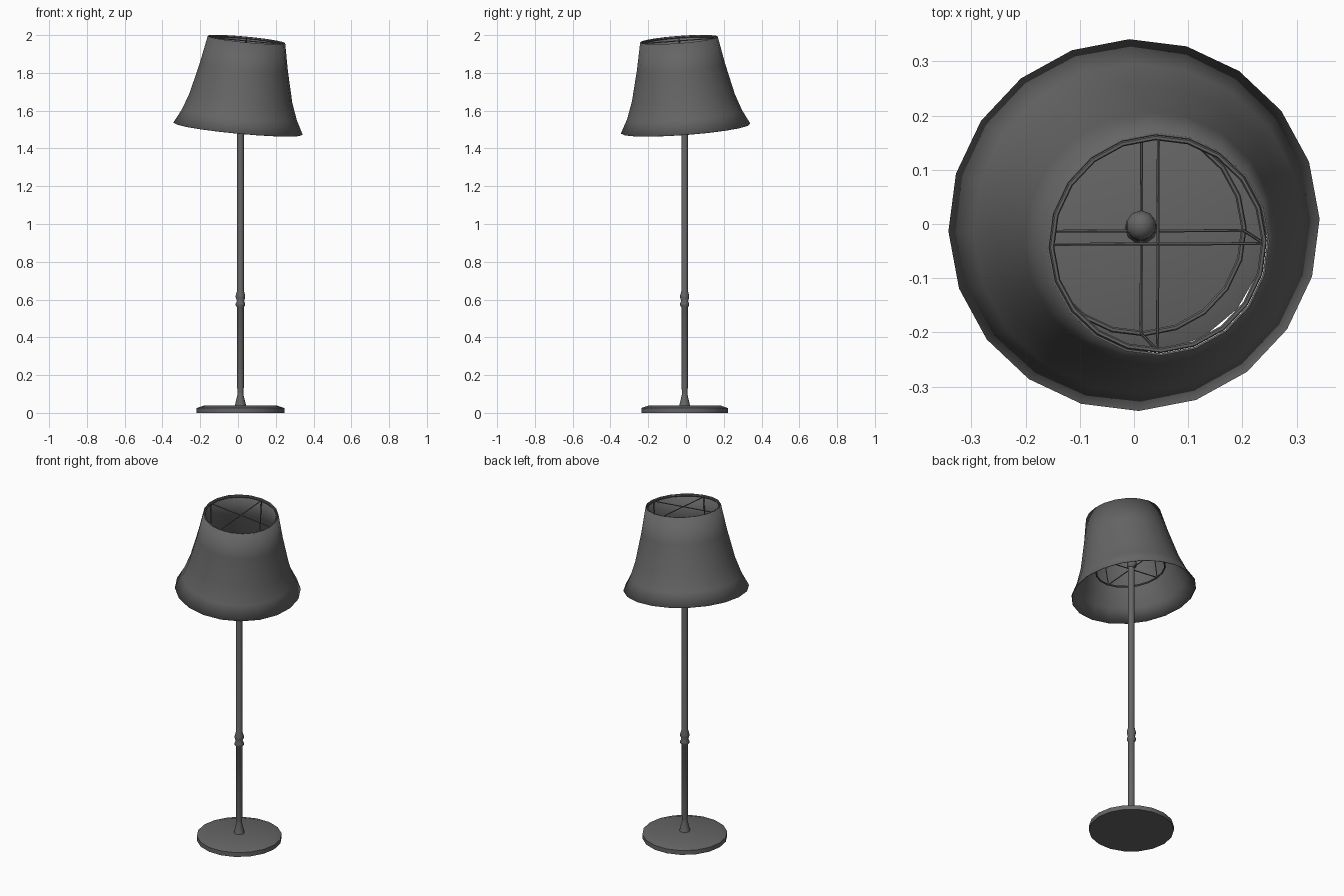
import bpy, bmesh, math
from mathutils import Vector, Matrix

if "Cube" in bpy.data.objects:
    bpy.data.objects.remove(bpy.data.objects["Cube"])

GREY = (0.13, 0.13, 0.13, 1)
mat = bpy.data.materials.new("dark grey")
mat.use_nodes = True
mat.diffuse_color = GREY
mat.node_tree.nodes["Principled BSDF"].inputs["Base Color"].default_value = GREY

STAND = Matrix.Translation((0.013, -0.007, 0))
TILT = Vector((0, 0, 1)).rotation_difference(Vector((0.095, -0.075, 1)))
SHADE = Matrix.Translation((0, -0.002, 1.505)) @ TILT.to_matrix().to_4x4()


def finish(name, bm, matrix, angle=50):
    bmesh.ops.recalc_face_normals(bm, faces=bm.faces)
    mesh = bpy.data.meshes.new(name)
    bm.to_mesh(mesh)
    bm.free()
    mesh.materials.append(mat)
    obj = bpy.data.objects.new(name, mesh)
    bpy.context.collection.objects.link(obj)
    obj.matrix_world = matrix
    bpy.ops.object.select_all(action="DESELECT")
    obj.select_set(True)
    bpy.context.view_layer.objects.active = obj
    bpy.ops.object.shade_smooth_by_angle(angle=math.radians(angle))
    return obj


def lathe(name, profile, sides, matrix, closed=False, capped=False, turn=0.0):
    """Revolve (radius, height) points about z."""
    bm = bmesh.new()
    rings = []
    for r, z in profile:
        angles = [math.tau * i / sides + turn for i in range(sides)]
        rings.append([bm.verts.new((r * math.cos(a), r * math.sin(a), z)) for a in angles])
    pairs = list(zip(rings, rings[1:]))
    if closed:
        pairs.append((rings[-1], rings[0]))
    for low, high in pairs:
        for i in range(sides):
            j = (i + 1) % sides
            bm.faces.new((low[i], low[j], high[j], high[i]))
    if capped:
        bm.faces.new(rings[0])
        bm.faces.new(rings[-1])
    return finish(name, bm, matrix)


def hoop(name, radius, height, wire):
    """Wire ring with a square-turned section."""
    section = [(radius + wire * math.cos(a), height + wire * math.sin(a))
               for a in (math.tau * k / 6 for k in range(6))]
    return lathe(name, section, 20, SHADE, closed=True, turn=0.03)


def rod(name, start, end, radius=0.003):
    start, end = Vector(start), Vector(end)
    axis = end - start
    bm = bmesh.new()
    place = Matrix.Translation((start + end) / 2) @ axis.to_track_quat("Z", "Y").to_matrix().to_4x4()
    bmesh.ops.create_cone(bm, cap_ends=True, segments=6, radius1=radius,
                          radius2=radius, depth=axis.length, matrix=place)
    return finish(name, bm, SHADE)


# Round foot with a shallow sloping edge
lathe("base", [(0.232, 0), (0.232, 0.026), (0.19, 0.04)], 18, STAND, capped=True)

# Turned pole with flared foot and double collar
pole = [(0.030, 0.038), (0.026, 0.055), (0.015, 0.10), (0.015, 0.115), (0.0185, 0.14),
        (0.0185, 0.56), (0.025, 0.568), (0.025, 0.58), (0.019, 0.592),
        (0.025, 0.61), (0.025, 0.622), (0.0185, 0.645), (0.0185, 1.67)]
lathe("pole", pole, 10, STAND, capped=True)

# Finial on top of the pole
bm = bmesh.new()
bmesh.ops.create_uvsphere(bm, u_segments=10, v_segments=8, radius=0.028)
finish("finial", bm, Matrix.Translation((0.013, -0.003, 1.675)))

# Tilted flared shade, open at both ends
shade = lathe("shade", [(0.344, 0), (0.305, 0.075), (0.273, 0.165),
                        (0.234, 0.33), (0.206, 0.475)], 20, SHADE, turn=0.03)
thick = shade.modifiers.new("thickness", "SOLIDIFY")
thick.thickness = 0.004
thick.offset = -1

# Wire frame: two hoops with crosses, joined by four struts
LOW, HIGH = (0.19, 0.145), (0.197, 0.468)
for label, (r, h) in (("lower", LOW), ("upper", HIGH)):
    hoop(label + "_hoop", r, h, 0.005)
    rod(label + "_cross_side", (-r, 0, h), (r, 0, h))
    rod(label + "_cross_front", (0, -r, h), (0, r, h))
for label, x, y in (("left", 1, 0), ("right", -1, 0), ("back", 0, 1), ("front", 0, -1)):
    rod(label + "_strut", (x * LOW[0], y * LOW[0], LOW[1]),
        (x * HIGH[0], y * HIGH[0], HIGH[1]))
